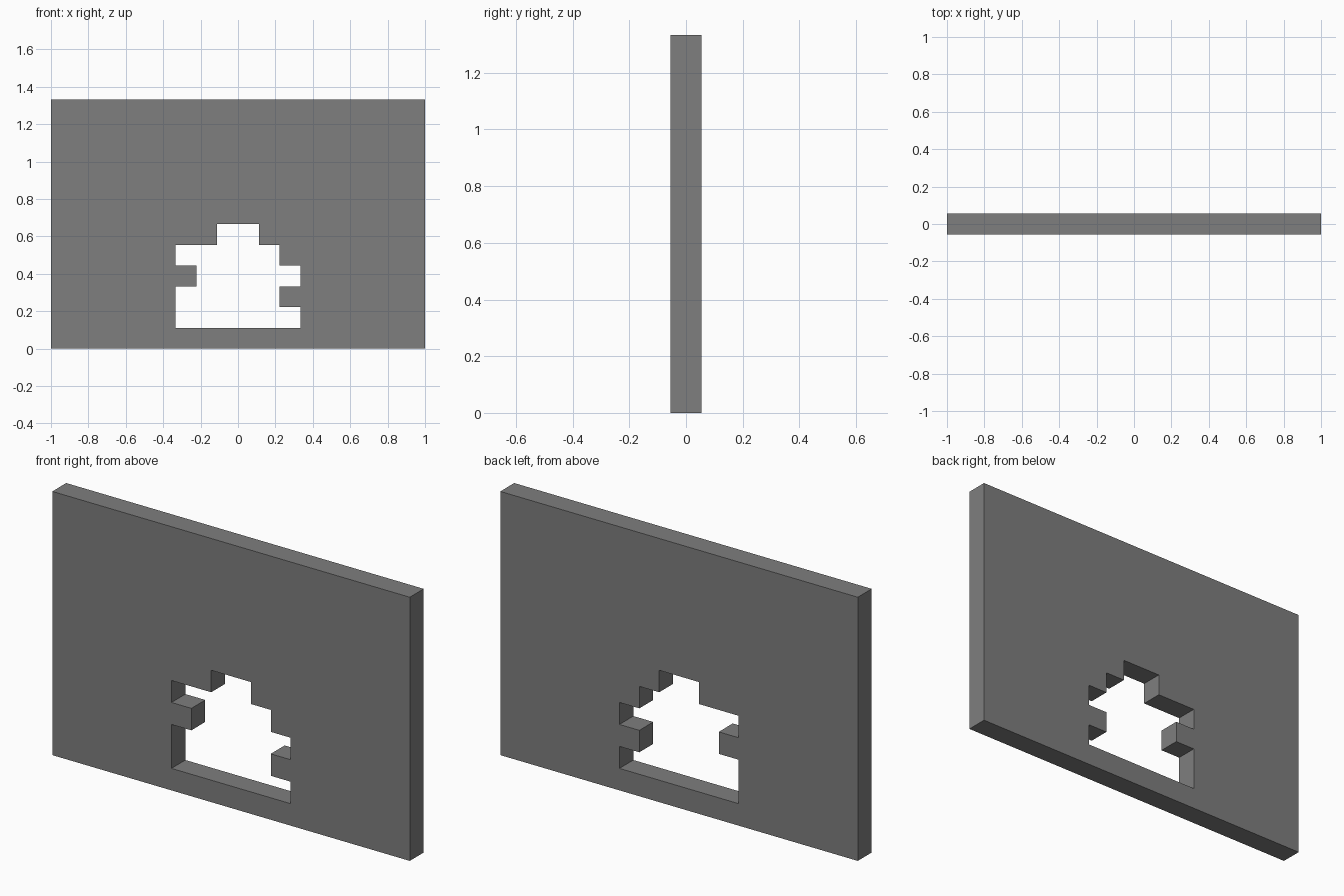
import bpy, bmesh

if "Cube" in bpy.data.objects:
    bpy.data.objects.remove(bpy.data.objects["Cube"])

U = 1 / 9                      # one brick unit
W, H = 18, 12                  # wall size in bricks

# Ragged opening: brick row -> (first, last) x limits in bricks from the centre
opening = {1: (-3, 3), 2: (-3, 2), 3: (-2, 3), 4: (-3, 2), 5: (-1, 1)}

bm = bmesh.new()

# Wall face as a grid of bricks, lower-left corner at x = -W/2, z = 0
rows = [[bm.verts.new((x * U, -U / 2, z * U)) for x in range(-W // 2, W // 2 + 1)]
        for z in range(H + 1)]
for z in range(H):
    lo, hi = opening.get(z, (0, 0))
    for i in range(W):
        if lo <= i - W // 2 < hi:
            continue           # missing brick
        bm.faces.new((rows[z][i], rows[z][i + 1], rows[z + 1][i + 1], rows[z + 1][i]))
bmesh.ops.delete(bm, geom=[v for v in bm.verts if not v.link_faces], context='VERTS')

# Thickness
new = bmesh.ops.extrude_face_region(bm, geom=bm.faces[:], use_keep_orig=True)
bmesh.ops.translate(bm, vec=(0, U, 0),
                    verts=[g for g in new['geom'] if isinstance(g, bmesh.types.BMVert)])
bmesh.ops.recalc_face_normals(bm, faces=bm.faces[:])

mesh = bpy.data.meshes.new("broken_wall")
bm.to_mesh(mesh)
bm.free()

# Dark grey stone
stone = bpy.data.materials.new("dark_stone")
stone.diffuse_color = (0.21, 0.21, 0.21, 1)
stone.use_nodes = True
stone.node_tree.nodes["Principled BSDF"].inputs["Base Color"].default_value = stone.diffuse_color
mesh.materials.append(stone)
bpy.context.collection.objects.link(bpy.data.objects.new("broken_wall", mesh))
